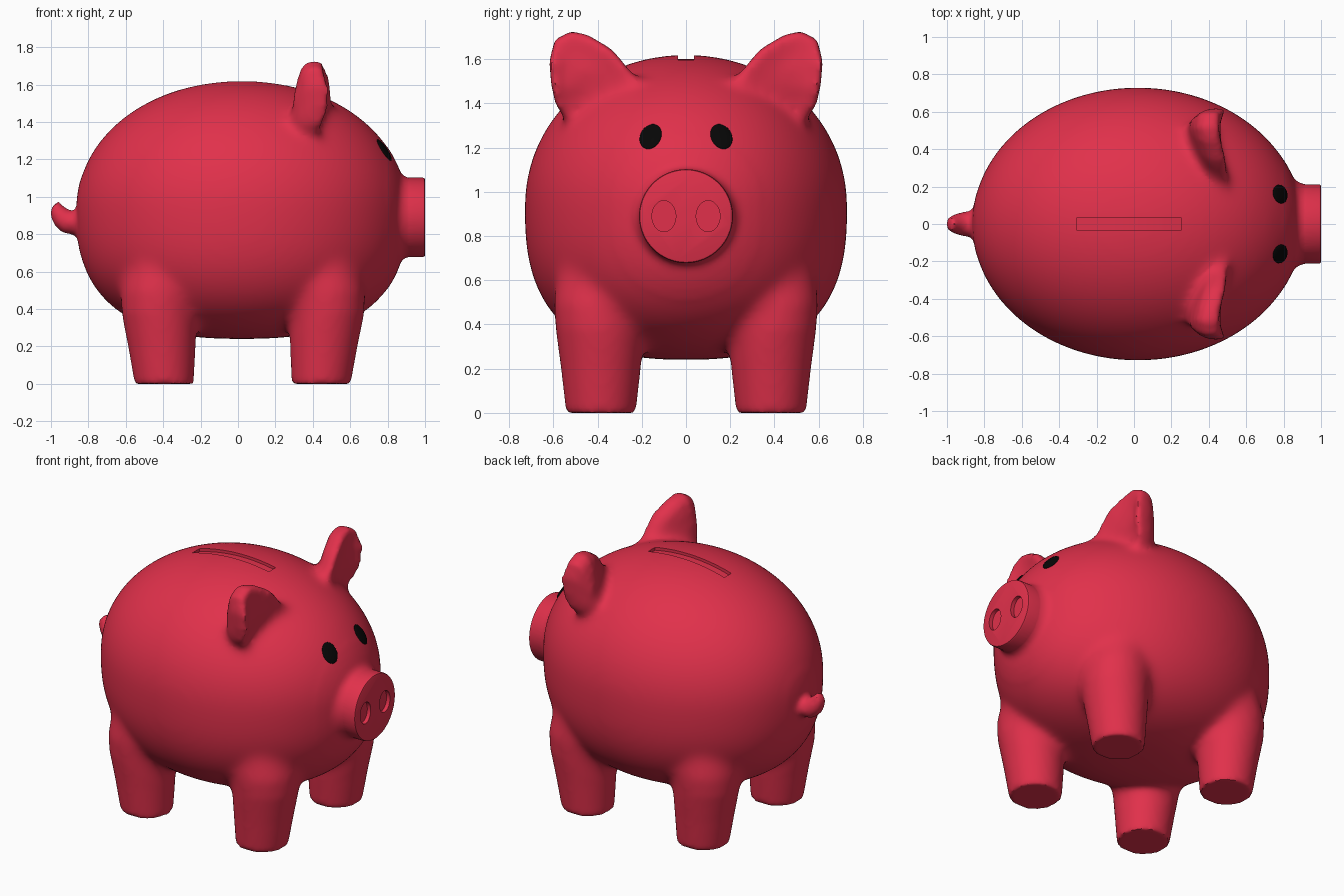
import bpy, bmesh
from math import sin, cos, pi, sqrt
from mathutils import Vector, Matrix

if "Cube" in bpy.data.objects:
    bpy.data.objects.remove(bpy.data.objects["Cube"])


def material(name, color):
    m = bpy.data.materials.new(name)
    m.diffuse_color = color
    m.use_nodes = True
    m.node_tree.nodes["Principled BSDF"].inputs["Base Color"].default_value = m.diffuse_color
    return m


PINK = material("pink", (0.75, 0.03, 0.07, 1))
BLACK = material("black", (0.002, 0.002, 0.002, 1))


def loft(bm, rings):
    """Skin a closed solid through rings of equal point count."""
    vs = [[bm.verts.new(p) for p in r] for r in rings]
    n = len(vs[0])
    for a, b in zip(vs, vs[1:]):
        for i in range(n):
            bm.faces.new((a[i], a[(i + 1) % n], b[(i + 1) % n], b[i]))
    bm.faces.new(vs[0][::-1])
    bm.faces.new(vs[-1])


def ring(c, u, v, n=64):
    c, u, v = Vector(c), Vector(u), Vector(v)
    return [c + u * cos(2 * pi * i / n) + v * sin(2 * pi * i / n) for i in range(n)]


def x_ring(x, y, z, ry, rz):
    return ring((x, y, z), (0, ry, 0), (0, 0, rz))


def make(name, bm, mat):
    bmesh.ops.recalc_face_normals(bm, faces=bm.faces[:])
    me = bpy.data.meshes.new(name)
    bm.to_mesh(me)
    bm.free()
    me.materials.append(mat)
    ob = bpy.data.objects.new(name, me)
    bpy.context.collection.objects.link(ob)
    return ob


def bake(ob):
    deps = bpy.context.evaluated_depsgraph_get()
    me = bpy.data.meshes.new_from_object(ob.evaluated_get(deps))
    ob.modifiers.clear()
    ob.data = me


def boolean(ob, tool, op):
    m = ob.modifiers.new(op, 'BOOLEAN')
    m.object, m.operation, m.solver = tool, op, 'EXACT'
    bake(ob)
    bpy.data.objects.remove(tool)


def smooth(ob, angle):
    bpy.ops.object.select_all(action='DESELECT')
    ob.select_set(True)
    bpy.context.view_layer.objects.active = ob
    bpy.ops.object.shade_smooth_by_angle(angle=angle)


# Body: ellipsoid with a fuller (superelliptic) belly
CX, CZ, A, B, C = 0.02, 0.93, 0.885, 0.73, 0.69


def radius(p):
    """1 on the body surface, larger outside."""
    u, v = sqrt(((p[0] - CX) / A) ** 2 + (p[1] / B) ** 2), (p[2] - CZ) / C
    e = 2.05 if v > 0 else 2.6
    return (u ** e + abs(v) ** e) ** (1 / e)


bm = bmesh.new()
bmesh.ops.create_uvsphere(bm, u_segments=96, v_segments=48, radius=1,
                          matrix=Matrix.Translation((CX, 0, CZ)) @ Matrix.Diagonal((A, B, C, 1)))
mid = Vector((CX, 0, CZ))
for v in bm.verts:
    v.co = mid + (v.co - mid) / radius(v.co)

# Legs: tapered, leaning slightly outwards, sinking into the belly
for lx in (0.445, -0.395):
    for s in (-1, 1):
        loft(bm, [ring((lx * k, s * 0.385 * k2, z), (r, 0, 0), (0, r, 0)) for z, r, k, k2 in (
            (0, 0.157, 1, 1), (0.2, 0.18, 1.03, 1), (0.38, 0.204, 1.06, 1), (0.5, 0.215, 1.05, 1),
            (0.7, 0.2, 0.97, 0.98), (0.9, 0.17, 0.85, 0.9))])

# Ears: lofted outline, slightly scooped in front and domed behind
EAR = [(0.20, 1.50), (0.34, 1.65), (0.44, 1.71), (0.52, 1.73), (0.595, 1.69), (0.62, 1.59),
       (0.61, 1.48), (0.585, 1.37), (0.52, 1.30), (0.36, 1.36)]


def ear_point(x, k, cy, y, z, s):
    y, z = cy + (y - cy) * k, 1.46 + (z - 1.46) * k
    lean = 0.3 * max(0, z - 1.58) + 0.35 * max(0, 1.48 - z) + 0.08 * (y - 0.22)
    return (x - lean, s * y, z)


for s in (-1, 1):
    loft(bm, [[ear_point(x, k, cy, y, z, s) for y, z in EAR] for x, k, cy in (
        (0.485, 0.35, 0.44), (0.49, 0.6, 0.44), (0.51, 0.86, 0.46), (0.515, 0.94, 0.46),
        (0.49, 1.0, 0.46), (0.44, 0.98, 0.48), (0.40, 0.88, 0.5), (0.36, 0.66, 0.5), (0.325, 0.35, 0.51))])

# Tail: curled-up taper
loft(bm, [ring((x, 0, z), (0, r, 0), (r * sx, 0, r * sz), 24) for x, z, r, sx, sz in (
    (-0.75, 0.865, 0.07, 0, 1), (-0.87, 0.865, 0.069, 0.05, 1), (-0.91, 0.866, 0.066, 0.45, 0.9),
    (-0.945, 0.89, 0.057, 0.7, 0.7), (-0.97, 0.925, 0.044, 0.75, 0.65), (-0.985, 0.955, 0.034, 0.6, 0.8))])

# Snout root with flare
loft(bm, [x_ring(x, 0, 0.89, r, r) for x, r in (
    (0.7, 0.27), (0.83, 0.265), (0.865, 0.232), (0.9, 0.214), (0.93, 0.21), (0.96, 0.21))])

# Fuse into one skin, with wide fillets near the body surface
pig = make("pig_body", bm, PINK)
m = pig.modifiers.new("fuse", 'REMESH')
m.mode, m.voxel_size = 'VOXEL', 0.016
bake(pig)
blend = pig.vertex_groups.new(name="blend")
for v in pig.data.vertices:
    if -0.84 < v.co.x < 0.8:
        w = min(1, 1.6 - abs(radius(v.co) - 1) / 0.1)
        if w > 0:
            blend.add([v.index], w, 'REPLACE')
m = pig.modifiers.new("fillet", 'SMOOTH')
m.factor, m.iterations, m.vertex_group = 0.5, 50, "blend"
m = pig.modifiers.new("soften", 'SMOOTH')
m.factor, m.iterations = 0.5, 6
bake(pig)

# Crisp snout disc with recessed nostrils
bm = bmesh.new()
loft(bm, [x_ring(x, 0, 0.89, r, r) for x, r in (
    (0.91, 0.2125), (0.988, 0.2125), (0.997, 0.209), (1.0, 0.202))])
boolean(pig, make("snout", bm, PINK), 'UNION')
bm = bmesh.new()
for s in (-1, 1):
    loft(bm, [x_ring(x, s * 0.1, 0.89, 0.054, 0.07) for x in (0.975, 1.05)])
boolean(pig, make("nostrils", bm, PINK), 'DIFFERENCE')

# Coin slot with a floor following the back
bm = bmesh.new()
rows = []
for i in range(25):
    x = -0.305 + 0.555 * i / 24
    z = CZ + C * sqrt(1 - ((x - CX) / A) ** 2)
    rows.append([(x, -0.036, z - 0.02), (x, 0.036, z - 0.02), (x, 0.036, z + 0.1), (x, -0.036, z + 0.1)])
loft(bm, rows)
boolean(pig, make("slot", bm, PINK), 'DIFFERENCE')
smooth(pig, 0.7)

# Eyes: thin ovals lying on the face
for s, side in ((-1, "right"), (1, "left")):
    y, z = s * 0.16, 0.32
    x = A * sqrt(1 - (y / B) ** 2 - (z / C) ** 2) + 0.002
    nrm = Vector((x / A ** 2, y / B ** 2, z / C ** 2))
    mat = (Matrix.Translation((CX + x, y, CZ + z)) @ nrm.to_track_quat('X', 'Z').to_matrix().to_4x4()
           @ Matrix.Diagonal((0.012, 0.051, 0.067, 1)))
    bm = bmesh.new()
    bmesh.ops.create_uvsphere(bm, u_segments=32, v_segments=16, radius=1, matrix=mat)
    smooth(make("eye_" + side, bm, BLACK), 0.7)
